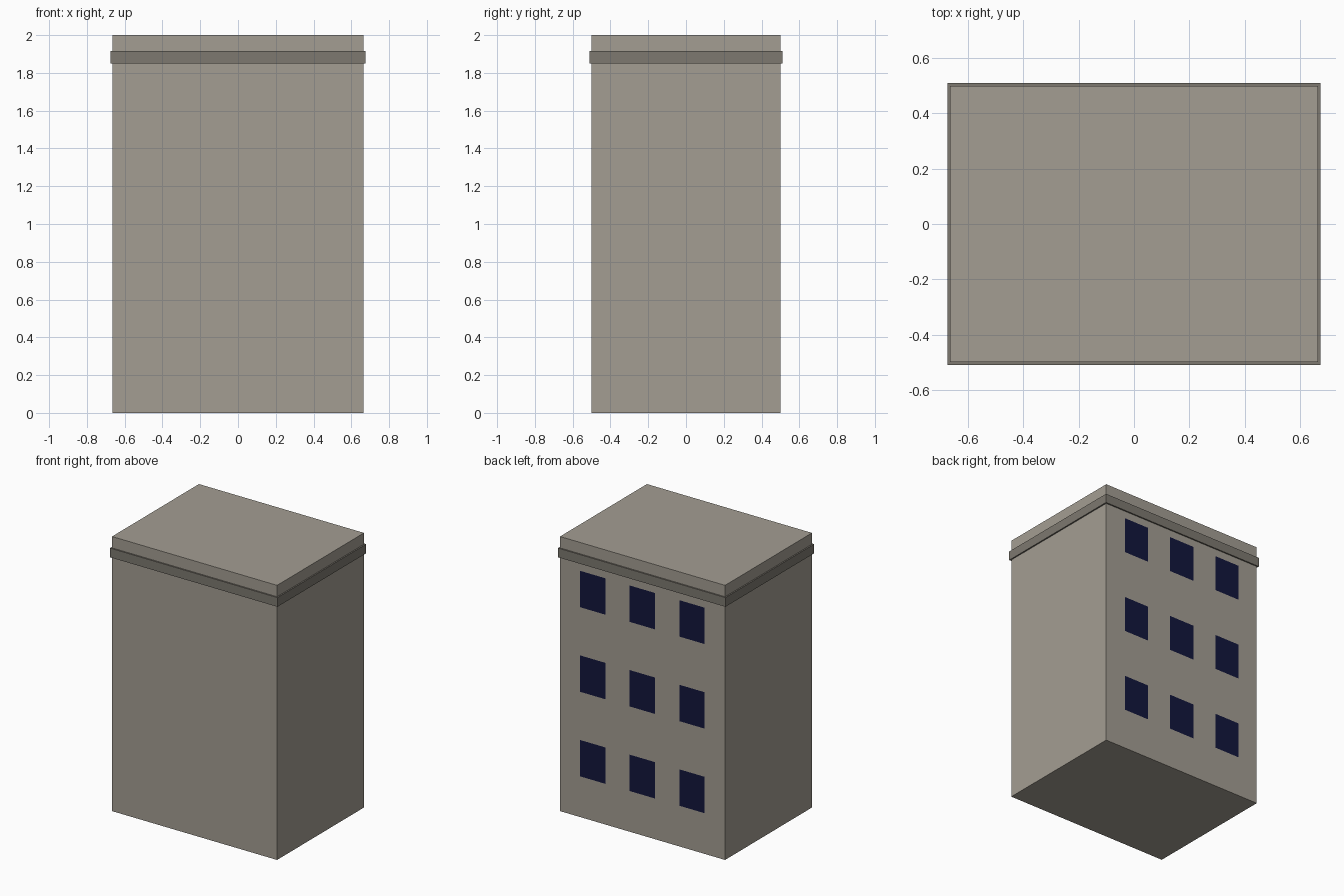
import bpy

if "Cube" in bpy.data.objects:
    bpy.data.objects.remove(bpy.data.objects["Cube"])

W, D, H = 1.33, 1.0, 2.0


def material(name, color):
    m = bpy.data.materials.new(name)
    m.diffuse_color = (*color, 1)
    m.use_nodes = True
    m.node_tree.nodes["Principled BSDF"].inputs["Base Color"].default_value = m.diffuse_color
    return m


def box(name, size, z_bottom, mat):
    bpy.ops.mesh.primitive_cube_add(size=1, location=(0, 0, z_bottom + size[2] / 2))
    ob = bpy.context.object
    ob.name = name
    ob.scale = size
    bpy.ops.object.transform_apply(location=False, rotation=False, scale=True)
    ob.data.materials.append(mat)
    return ob


def window(name, x, z, mat, w=0.205, h=0.265):
    # flat pane on the back wall, facing +y
    y = D / 2 + 0.002
    me = bpy.data.meshes.new(name)
    me.from_pydata([(w / 2, 0, -h / 2), (-w / 2, 0, -h / 2),
                    (-w / 2, 0, h / 2), (w / 2, 0, h / 2)], [], [(0, 1, 2, 3)])
    me.materials.append(mat)
    ob = bpy.data.objects.new(name, me)
    ob.location = (x, y, z)
    bpy.context.collection.objects.link(ob)


stone = material("stone", (0.37, 0.34, 0.29))
trim = material("trim", (0.205, 0.19, 0.16))
glass = material("dark_glass", (0.006, 0.008, 0.045))

# Main block and cornice band
box("building_body", (W, D, H), 0, stone)
box("cornice", (W + 0.02, D + 0.02, 0.067), 1.85, trim)

# Three floors of three windows on the back wall
for floor in range(3):
    for col in range(3):
        window(f"window_{floor + 1}_{col + 1}", (col - 1) * 0.4,
               0.43 + floor * 0.616, glass)
